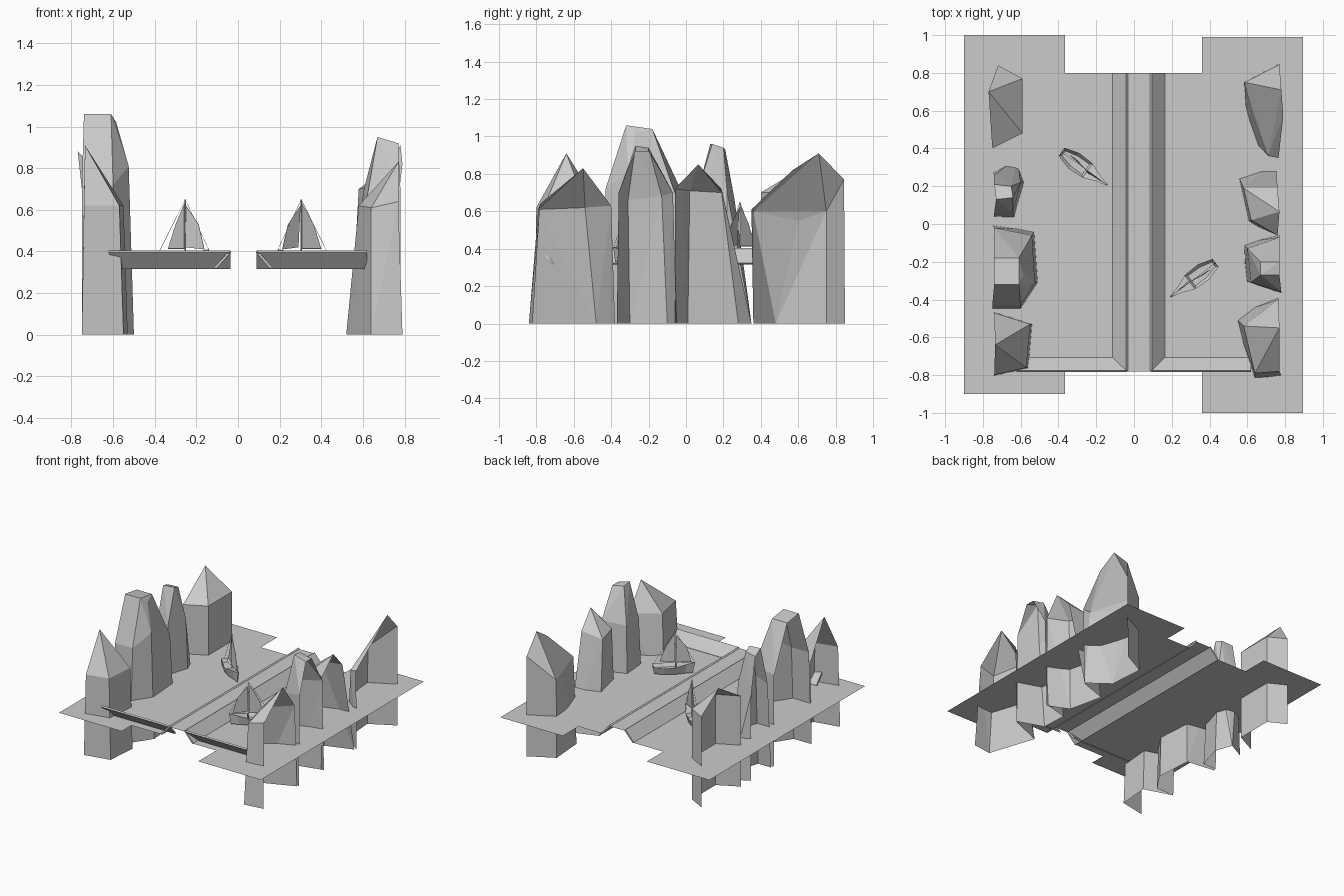
import bpy
import bmesh
import math
from mathutils import Matrix, Vector

cube = bpy.data.objects.get("Cube")
if cube:
    bpy.data.objects.remove(cube, do_unlink=True)

stone = bpy.data.materials.new("pale_grey")
stone.use_nodes = True
grey = (0.6, 0.6, 0.6, 1)
stone.diffuse_color = grey
stone.node_tree.nodes["Principled BSDF"].inputs["Base Color"].default_value = grey

WATER, RIM = 0.32, 0.40


def finish(name, bm, matrix=None):
    """Turn a bmesh into a named object with the shared material."""
    mesh = bpy.data.meshes.new(name)
    bm.to_mesh(mesh)
    bm.free()
    mesh.materials.append(stone)
    obj = bpy.data.objects.new(name, mesh)
    if matrix:
        obj.matrix_world = matrix
    bpy.context.collection.objects.link(obj)
    return obj


def sheet(name, corners, thickness=0.0, matrix=None):
    """A single flat panel, optionally given some thickness."""
    bm = bmesh.new()
    bm.faces.new([bm.verts.new(c) for c in corners])
    obj = finish(name, bm, matrix)
    if thickness:
        solid = obj.modifiers.new("thickness", "SOLIDIFY")
        solid.thickness = thickness
        solid.offset = 0


def floor(name, x0, x1, y0, y1, z=WATER):
    sheet(name, [(x0, y0, z), (x1, y0, z), (x1, y1, z), (x0, y1, z)])


def rock(name, foot, shoulders, peaks):
    """Faceted rock shell, open underneath and on the side facing outwards."""
    bm = bmesh.new()
    for p in [(x, y, 0) for x, y in foot] + shoulders + peaks:
        bm.verts.new(p)
    hull = bmesh.ops.convex_hull(bm, input=bm.verts[:])
    loose = set(hull["geom_interior"]) | set(hull["geom_unused"])
    bmesh.ops.delete(bm, geom=[v for v in loose if isinstance(v, bmesh.types.BMVert)],
                     context="VERTS")
    bmesh.ops.recalc_face_normals(bm, faces=bm.faces[:])
    outward = 1 if name.startswith("left") else -1
    hidden = [f for f in bm.faces
              if f.normal.z < -0.8 or f.normal.x * outward > 0.75]
    bmesh.ops.delete(bm, geom=hidden, context="FACES")
    bmesh.ops.dissolve_limit(bm, angle_limit=math.radians(3),
                             verts=bm.verts[:], edges=bm.edges[:])
    finish(name, bm)


# Flat banks, pools and the raised central causeway
floor("left_bank", 0.36, 0.895, -1, 0.99)
floor("right_bank", -0.9, -0.365, -0.9, 1)
floor("left_pool", 0.16, 0.36, -0.78, 0.8)
floor("right_pool", -0.365, -0.11, -0.78, 0.8)
floor("causeway_top", -0.036, 0.088, -0.78, 0.8, RIM - 0.006)

# Sloping embankments beside the causeway and along the front
for side, low, high, end in (("right", -0.11, -0.037, -0.62),
                             ("left", 0.16, 0.09, 0.62)):
    sheet(side + "_causeway_slope",
          [(low, -0.78, WATER), (high, -0.78, RIM), (high, 0.8, RIM), (low, 0.8, WATER)],
          0.012)
    sheet(side + "_front_slope",
          [(end, -0.71, WATER), (high, -0.71, WATER), (high, -0.78, RIM), (end, -0.78, RIM)],
          0.012)

# Rock shells on the right bank, back to front
rock("right_rock_back",
     [(-0.72, 0.84), (-0.59, 0.77), (-0.59, 0.48), (-0.75, 0.4)],
     [(-0.72, 0.84, 0.7), (-0.59, 0.77, 0.7), (-0.59, 0.48, 0.7), (-0.75, 0.4, 0.7)],
     [(-0.77, 0.7, 0.88)])
rock("right_rock_mid_back",
     [(-0.75, 0.28), (-0.62, 0.35), (-0.57, 0.22), (-0.63, 0.02), (-0.74, 0.02)],
     [(-0.74, 0.26, 0.66), (-0.6, 0.22, 0.7), (-0.64, 0.06, 0.7), (-0.74, 0.06, 0.66)],
     [(-0.74, 0.21, 0.93), (-0.65, 0.2, 0.94), (-0.64, 0.14, 0.96), (-0.73, 0.13, 0.96)])
rock("right_rock_mid_front",
     [(-0.75, 0), (-0.52, -0.03), (-0.5, -0.31), (-0.6, -0.46), (-0.75, -0.46)],
     [(-0.74, -0.02, 0.7), (-0.54, -0.06, 0.7), (-0.525, -0.31, 0.81), (-0.6, -0.43, 0.72),
      (-0.75, -0.43, 0.72)],
     [(-0.74, -0.18, 1.04), (-0.61, -0.18, 1.04), (-0.585, -0.27, 1.02),
      (-0.61, -0.32, 1.06), (-0.74, -0.32, 1.06)])
rock("right_rock_front",
     [(-0.75, -0.46), (-0.53, -0.53), (-0.55, -0.77), (-0.75, -0.81)],
     [(-0.74, -0.47, 0.64), (-0.55, -0.53, 0.62), (-0.57, -0.76, 0.62), (-0.74, -0.8, 0.62)],
     [(-0.735, -0.64, 0.91)])

# Rock shells on the left bank, back to front
rock("left_rock_back",
     [(0.77, 0.85), (0.58, 0.75), (0.6, 0.48), (0.76, 0.36)],
     [(0.77, 0.845, 0.77), (0.585, 0.75, 0.6), (0.62, 0.6, 0.55), (0.71, 0.36, 0.6)],
     [(0.765, 0.35, 0.61), (0.79, 0.57, 0.82), (0.78, 0.71, 0.91)])
rock("left_rock_mid_back",
     [(0.75, 0.35), (0.54, 0.28), (0.6, 0.01), (0.76, -0.06)],
     [(0.76, 0.19, 0.72), (0.58, 0.19, 0.7), (0.62, 0.02, 0.71), (0.76, -0.06, 0.72)],
     [(0.77, 0.065, 0.85)])
rock("left_rock_mid_front",
     [(0.77, -0.05), (0.57, -0.1), (0.58, -0.3), (0.78, -0.37)],
     [(0.77, -0.07, 0.7), (0.6, -0.13, 0.68), (0.62, -0.31, 0.66), (0.78, -0.36, 0.7)],
     [(0.67, -0.2, 0.94), (0.77, -0.2, 0.92), (0.67, -0.27, 0.95), (0.77, -0.27, 0.92)])
rock("left_rock_front",
     [(0.77, -0.38), (0.52, -0.48), (0.64, -0.84), (0.79, -0.82)],
     [(0.765, -0.4, 0.63), (0.58, -0.54, 0.62), (0.64, -0.79, 0.61), (0.77, -0.78, 0.64)],
     [(0.77, -0.55, 0.83)])


def rod(name, start, end, radius, matrix):
    """Slim straight pole between two points."""
    a, b = Vector(start), Vector(end)
    turn = (b - a).to_track_quat("Z", "Y").to_matrix().to_4x4()
    bm = bmesh.new()
    bmesh.ops.create_cone(bm, cap_ends=True, segments=6, radius1=radius, radius2=radius,
                          depth=(b - a).length,
                          matrix=Matrix.Translation((a + b) / 2) @ turn)
    finish(name, bm, matrix)


def boat_hull(name, matrix):
    """Hull lofted from stern to bow, with a sunken cockpit."""
    bm = bmesh.new()
    rings = []
    for x, half, top in ((-0.14, 0.026, 0.07), (-0.06, 0.05, 0.065), (0.03, 0.046, 0.07),
                         (0.1, 0.018, 0.08), (0.16, 0.004, 0.09)):
        rings.append([bm.verts.new(p) for p in (
            (x, half, top), (x * 0.9, half * 0.6, 0.01), (x * 0.9, -half * 0.6, 0.01),
            (x, -half, top))])
    decks = []
    for a, b in zip(rings, rings[1:]):
        for i in range(4):
            j = (i + 1) % 4
            face = bm.faces.new((a[i], a[j], b[j], b[i]))
            if i == 3:
                decks.append(face)
    bm.faces.new(rings[0][::-1])
    bm.faces.new(rings[-1])
    bmesh.ops.recalc_face_normals(bm, faces=bm.faces[:])
    bmesh.ops.inset_region(bm, faces=decks[:2], thickness=0.018, depth=-0.025)
    finish(name, bm, matrix)


# Two sailing boats
for side, x, y, heading in (("right", -0.27, 0.30, -36), ("left", 0.32, -0.29, 217)):
    place = Matrix.Translation((x, y, WATER)) @ Matrix.Rotation(math.radians(heading), 4, "Z")
    mast, bow, stern = (0.02, 0, 0.33), (0.16, 0, 0.09), (-0.14, 0, 0.07)
    boat_hull(side + "_boat_hull", place)
    rod(side + "_boat_mast", (0.02, 0, 0.03), mast, 0.003, place)
    rod(side + "_boat_boom", (0.02, 0, 0.095), (-0.09, 0.012, 0.095), 0.002, place)
    rod(side + "_boat_forestay", mast, bow, 0.001, place)
    rod(side + "_boat_backstay", mast, stern, 0.001, place)
    sheet(side + "_boat_main_sail",
          [(0.015, 0, 0.095), (0.015, 0, 0.31), (-0.045, 0.012, 0.21), (-0.09, 0.012, 0.095)],
          0.002, place)
    sheet(side + "_boat_jib",
          [(0.03, -0.01, 0.1), (0.025, 0, 0.3), (0.1, 0, 0.21), (0.135, 0, 0.09)],
          0.002, place)
